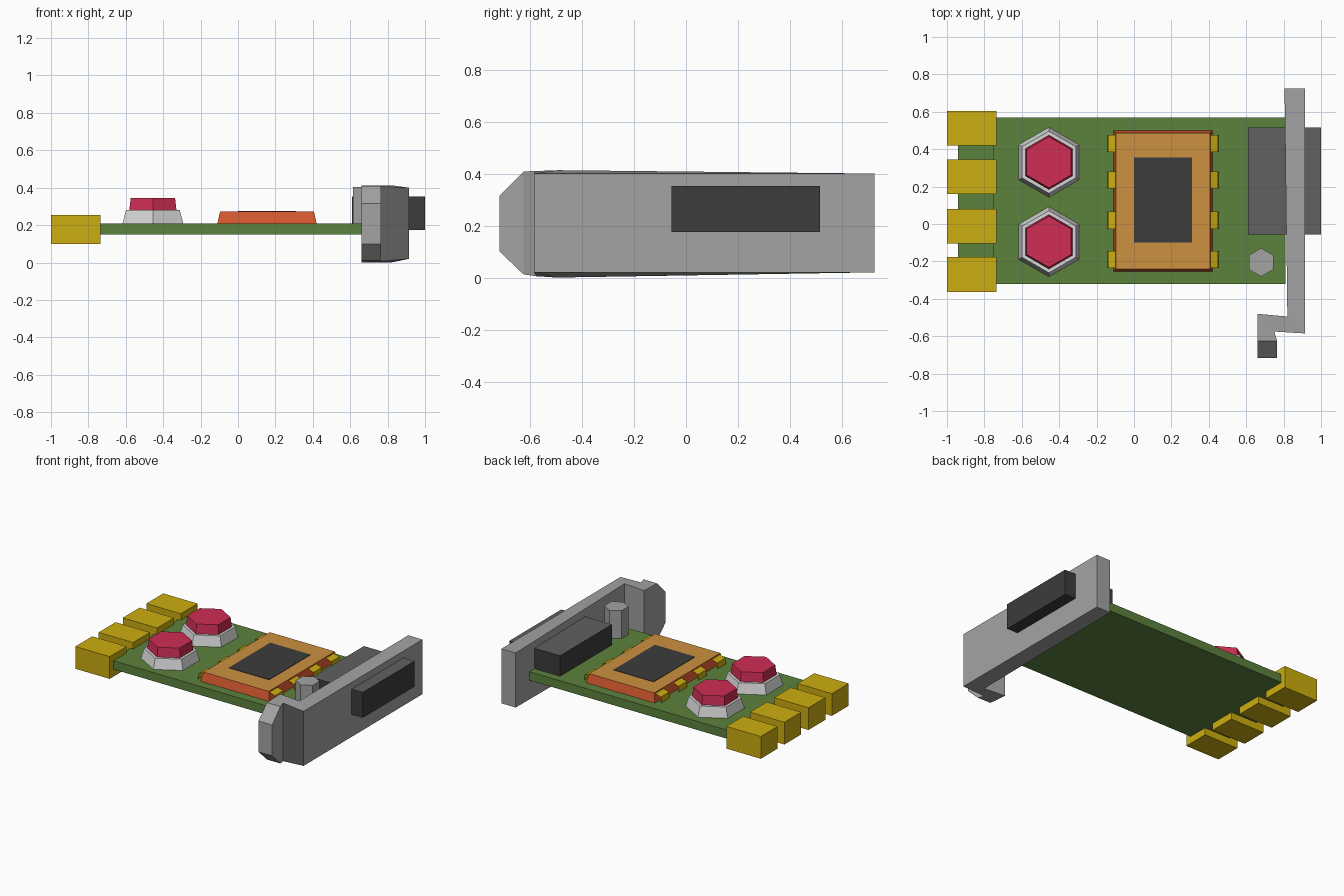
import bpy, bmesh, math
from mathutils import Matrix

if "Cube" in bpy.data.objects:
    bpy.data.objects.remove(bpy.data.objects["Cube"])


def mat(name, r, g, b):
    m = bpy.data.materials.new(name)
    m.diffuse_color = [(c / 12.92 if c < .04045 else ((c + .055) / 1.055) ** 2.4) for c in (r, g, b)] + [1]
    m.use_nodes = True
    m.node_tree.nodes["Principled BSDF"].inputs["Base Color"].default_value = m.diffuse_color
    return m


GREEN = mat("board green", .36, .51, .24)
GOLD = mat("contact gold", .80, .68, .06)
RED = mat("crimson", .81, .18, .33)
SILVER = mat("silver", .84, .84, .84)
TAN = mat("chip tan", .80, .57, .25)
ORANGE = mat("chip orange", .84, .35, .19)
BLACK = mat("black", .235, .235, .235)
STEEL = mat("steel grey", .64, .64, .64)
DARK = mat("dark grey", .38, .38, .38)


def finish(name, bm, mats, rule=None):
    bm.normal_update()
    if rule:
        for f in bm.faces:
            f.material_index = rule(f)
    me = bpy.data.meshes.new(name)
    bm.to_mesh(me)
    bm.free()
    for m in mats:
        me.materials.append(m)
    ob = bpy.data.objects.new(name, me)
    bpy.context.collection.objects.link(ob)
    return ob


def box(name, x, y, z, mats, rule=None, inset=0):
    """Box from ranges; the top may be inset to slope the sides."""
    bm = bmesh.new()
    bmesh.ops.create_cube(bm, size=1)
    for v in bm.verts:
        top = v.co.z > 0
        for i, r in enumerate((x, y, z)):
            s = v.co[i]
            v.co[i] = r[1] if s > 0 else r[0]
            if top and i < 2:
                v.co[i] -= math.copysign(inset, s)
    return finish(name, bm, mats, rule)


def hexagon(name, x, y, z0, z1, r0, r1, m):
    bm = bmesh.new()
    bmesh.ops.create_cone(bm, cap_ends=True, segments=6, radius1=r0, radius2=r1, depth=z1 - z0,
                          matrix=Matrix.Translation((x, y, (z0 + z1) / 2)))
    # point the corners along y
    if max(v.co.y for v in bm.verts) - y < max(r0, r1) * .95:
        bmesh.ops.rotate(bm, verts=bm.verts, cent=(x, y, 0), matrix=Matrix.Rotation(math.pi / 6, 3, 'Z'))
    return finish(name, bm, [m])


# circuit board and its thin underside tongue
box("board", (-.755, .81), (-.32, .57), (.15, .21), [GREEN])
bm = bmesh.new()
bm.faces.new([bm.verts.new(p) for p in ((-.94, -.32, .15), (-.94, .57, .15), (-.755, .57, .15), (-.755, -.32, .15))])
finish("board_tongue", bm, [GREEN])

# edge contacts
for i, y in enumerate((.5125, .2525, -.0125, -.27)):
    box(f"edge_contact_{i + 1}", (-1, -.735), (y - .0925, y + .0925), (.10, .255), [GOLD])

# two hexagonal buttons
for i, y in enumerate((.33, -.095)):
    hexagon(f"button_base_{i + 1}", -.455, y, .21, .28, .187, .166, SILVER)
    hexagon(f"button_cap_{i + 1}", -.455, y, .275, .345, .146, .137, RED)

# chip with tan top and dark centre plate
box("chip", (-.11, .42), (-.255, .50), (.21, .272), [ORANGE, TAN], lambda f: int(f.normal.z > .9), .014)
box("chip_plate", (0, .31), (-.10, .355), (.27, .275), [BLACK])

# bent strip pins on both sides of the chip
for side in (-1, 1):
    for i, y in enumerate((.43, .235, .02, -.19)):
        bm = bmesh.new()
        prof = [(.155 + side * d, z) for d, z in ((.297, .21), (.293, .25), (.25, .265))]
        rows = [[bm.verts.new((px, y + s * .046, pz)) for s in (side, -side)] for px, pz in prof]
        for a, b in zip(rows, rows[1:]):
            bm.faces.new((a[0], b[0], b[1], a[1]))
        bm.normal_update()
        if sum(f.normal.z for f in bm.faces) < 0:
            bmesh.ops.reverse_faces(bm, faces=bm.faces)
        finish(f"chip_pin_{'left' if side < 0 else 'right'}_{i + 1}", bm, [GOLD])

# hexagonal standoff and connector passing through the bracket
hexagon("standoff", .68, -.205, .20, .405, .076, .076, STEEL)
box("connector", (.61, 1), (-.055, .515), (.175, .353), [BLACK, DARK], lambda f: int(f.normal.z > .9))

# bracket plate with a hooked, tapered foot: inner and outer (x, y, z low, z high) per station
stations = [((.805, .725, .02, .40), (.915, .725, .02, .40)),
            ((.82, -.495, .0, .413), (.915, -.585, .02, .40)),
            ((.66, -.48, .0, .413), (.75, -.575, .005, .41)),
            ((.66, -.625, .012, .408), (.765, -.625, .012, .408)),
            ((.66, -.717, .10, .315), (.765, -.717, .10, .315))]
bm = bmesh.new()
rings = [[bm.verts.new(p) for p in ((*a[:2], a[2]), (*b[:2], b[2]), (*b[:2], b[3]), (*a[:2], a[3]))]
         for a, b in stations]
for r, s in zip(rings, rings[1:]):
    for k in range(4):
        bm.faces.new((r[k], r[(k + 1) % 4], s[(k + 1) % 4], s[k]))
bm.faces.new(rings[0][::-1])
bm.faces.new(rings[-1])
bmesh.ops.recalc_face_normals(bm, faces=bm.faces)
finish("bracket", bm, [STEEL, DARK],
       lambda f: int(f.normal.y < -.9 and f.calc_center_median().y > -.65))
